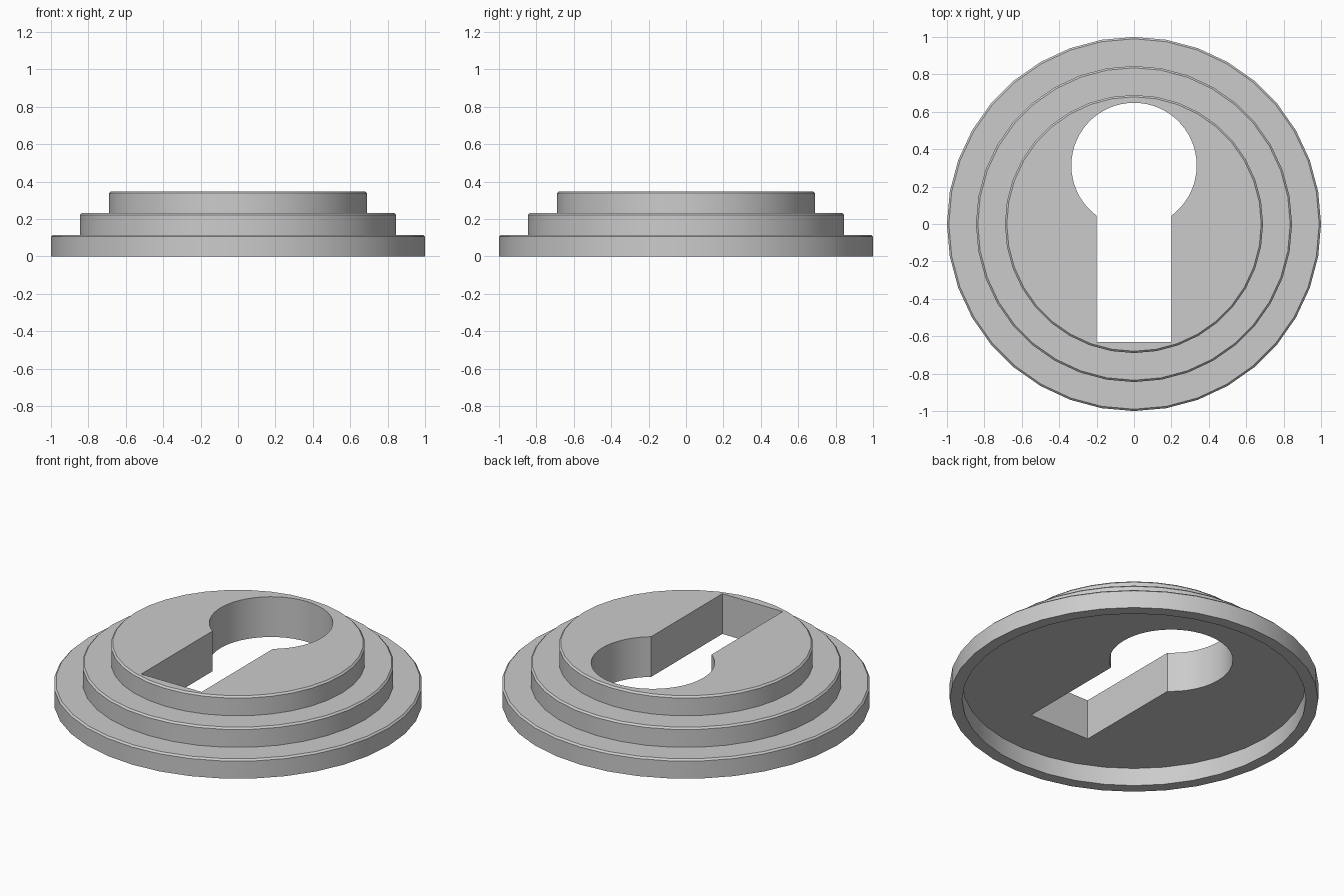
import bpy, bmesh, math

if "Cube" in bpy.data.objects:
    bpy.data.objects.remove(bpy.data.objects["Cube"])

SIDES = 36
BEVEL = 0.01
TIERS = [(1.0, 0.115), (0.845, 0.232), (0.69, 0.348)]   # radius, top height
RECESS_R, RECESS_Z = 0.933, 0.107


def new_object(name, bm):
    bmesh.ops.recalc_face_normals(bm, faces=bm.faces)
    mesh = bpy.data.meshes.new(name)
    bm.to_mesh(mesh)
    bm.free()
    obj = bpy.data.objects.new(name, mesh)
    bpy.context.collection.objects.link(obj)
    return obj


def lathe(name, profile, sides):
    """Closed solid of revolution; first and last rings are capped."""
    bm = bmesh.new()
    rings = [[bm.verts.new((r * math.cos(math.tau * i / sides),
                            r * math.sin(math.tau * i / sides), z))
              for i in range(sides)] for r, z in profile]
    for a, b in zip(rings, rings[1:]):
        for i in range(sides):
            j = (i + 1) % sides
            bm.faces.new((a[i], a[j], b[j], b[i]))
    bm.faces.new(rings[0])
    bm.faces.new(rings[-1])
    return new_object(name, bm)


# Stepped plate: hollow underside, then three chamfered tiers
profile = [(RECESS_R, RECESS_Z), (RECESS_R, 0.0)]
base = 0.0
for radius, top in TIERS:
    profile += [(radius, base), (radius, top - BEVEL), (radius - BEVEL, top)]
    base = top
plate = lathe("keyhole_plate", profile, SIDES)

# Keyhole outline: round head running into a straight slot
HEAD_Y, HEAD_R, SLOT_X, SLOT_Y = 0.313, 0.335, 0.2, -0.63
start = -math.acos(SLOT_X / HEAD_R)
sweep = math.pi - 2 * start
steps = 48
outline = [(-SLOT_X, SLOT_Y), (SLOT_X, SLOT_Y)]
outline += [(HEAD_R * math.cos(start + sweep * i / steps),
             HEAD_Y + HEAD_R * math.sin(start + sweep * i / steps))
            for i in range(steps + 1)]

bm = bmesh.new()
face = bm.faces.new([bm.verts.new((x, y, -0.2)) for x, y in outline])
ext = bmesh.ops.extrude_face_region(bm, geom=[face], use_keep_orig=True)
verts = [g for g in ext["geom"] if isinstance(g, bmesh.types.BMVert)]
bmesh.ops.translate(bm, verts=verts, vec=(0, 0, 0.8))
cutter = new_object("keyhole_cutter", bm)
cutter.hide_render = True

# Cut the keyhole through the plate
cut = plate.modifiers.new("keyhole", 'BOOLEAN')
cut.operation = 'DIFFERENCE'
cut.solver = 'EXACT'
cut.object = cutter
bpy.context.view_layer.objects.active = plate
plate.select_set(True)
bpy.ops.object.modifier_apply(modifier=cut.name)
bpy.data.objects.remove(cutter)

# Smooth round walls, crisp steps
bpy.ops.object.shade_smooth_by_angle(angle=math.radians(30))
